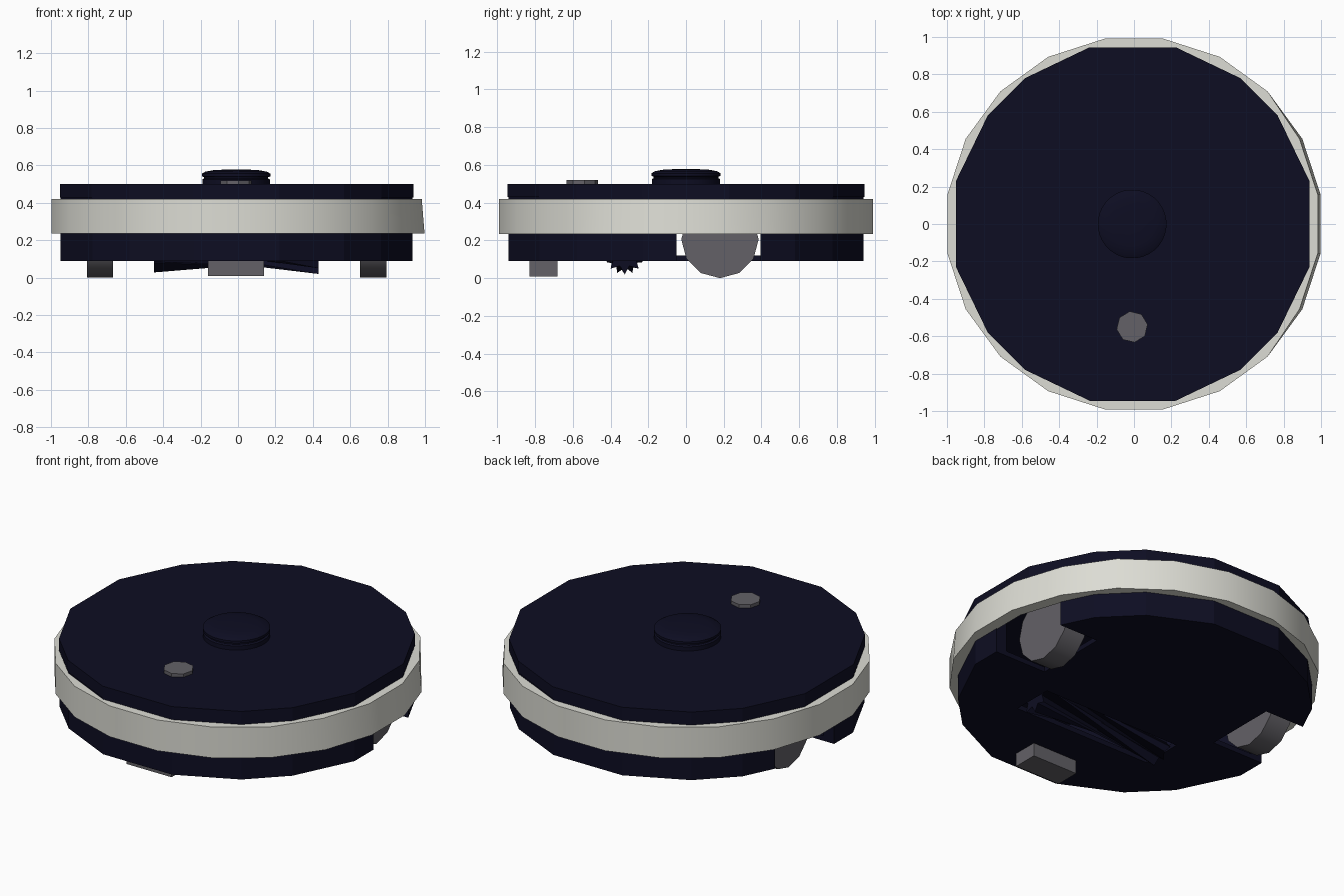
import bpy, bmesh, math
from mathutils import Matrix, Vector

old = bpy.data.objects.get("Cube")
if old:
    bpy.data.objects.remove(old)


def material(name, rgb):
    m = bpy.data.materials.new(name)
    m.use_nodes = True
    m.diffuse_color = (*rgb, 1)
    m.node_tree.nodes["Principled BSDF"].inputs["Base Color"].default_value = (*rgb, 1)
    return m


NAVY = material("dark navy", (0.004, 0.004, 0.016))
GREY = material("mid grey", (0.125, 0.12, 0.135))
PALE = material("pale grey", (0.72, 0.72, 0.66))
CX = -0.007


def make(name, bm, mat, smooth=None):
    bmesh.ops.recalc_face_normals(bm, faces=bm.faces)
    mesh = bpy.data.meshes.new(name)
    bm.to_mesh(mesh)
    bm.free()
    mesh.materials.append(mat)
    ob = bpy.data.objects.new(name, mesh)
    bpy.context.collection.objects.link(ob)
    if smooth:
        bpy.ops.object.select_all(action='DESELECT')
        ob.select_set(True)
        bpy.context.view_layer.objects.active = ob
        bpy.ops.object.shade_smooth_by_angle(angle=math.radians(smooth))
    return ob


def loft(name, rings, mat, closed=False, smooth=None):
    """Skin a list of equal-length rings, capping the ends unless closed."""
    bm = bmesh.new()
    loops = [[bm.verts.new(p) for p in ring] for ring in rings]
    pairs = list(zip(loops, loops[1:]))
    if closed:
        pairs.append((loops[-1], loops[0]))
    else:
        bm.faces.new(loops[0])
        bm.faces.new(loops[-1])
    n = len(loops[0])
    for a, b in pairs:
        for i in range(n):
            j = (i + 1) % n
            bm.faces.new((a[i], a[j], b[j], b[i]))
    return make(name, bm, mat, smooth)


def circle(r, z, n, x=CX, y=0, turn=0.5):
    return [(x + r * math.cos(math.tau * (i + turn) / n),
             y + r * math.sin(math.tau * (i + turn) / n), z) for i in range(n)]


def box(name, lo, hi, mat):
    bm = bmesh.new()
    bmesh.ops.create_cube(bm, size=1)
    lo, hi = Vector(lo), Vector(hi)
    bm.transform(Matrix.Translation((lo + hi) / 2) @ Matrix.Diagonal((*(hi - lo), 1)))
    return make(name, bm, mat)


def cut(target, cutter):
    mod = target.modifiers.new("cut", 'BOOLEAN')
    mod.operation, mod.object, mod.solver = 'DIFFERENCE', cutter, 'EXACT'
    bpy.context.view_layer.objects.active = target
    bpy.ops.object.modifier_apply(modifier=mod.name)
    bpy.data.objects.remove(cutter)


# Sixteen-sided body outline, mirrored from one quadrant
quarter = [(0.945, 0.23), (0.775, 0.58), (0.575, 0.78), (0.23, 0.945)]
outline = (quarter + [(-x, y) for x, y in reversed(quarter)]
           + [(-x, -y) for x, y in quarter] + [(x, -y) for x, y in reversed(quarter)])


def slab(z, s=1.0):
    return [(CX + x * s, y * s, z) for x, y in outline]


# Body shell: hollow, with wheel notches and a brush slot
shell = loft("body_shell", [slab(0.09, 0.996), slab(0.43, 0.996)], NAVY)
cut(shell, loft("cavity", [slab(0.12, 0.92), slab(0.5, 0.92)], NAVY))
for s in (1, -1):
    xs = sorted((CX + s * 0.6, CX + s * 1.2))
    cut(shell, box("notch", (xs[0], -0.05, 0), (xs[1], 0.395, 0.42), NAVY))
cut(shell, box("slot", (-0.47, -0.45, 0), (0.45, -0.2, 0.2), NAVY))
loft("top_lid", [slab(0.43), slab(0.5)], NAVY)

# Bumper band, leaning in slightly on its left
band = loft("bumper_band", [circle(r, z, 20, x=0) for r, z in
            ((1.01, 0.235), (1.01, 0.42), (0.94, 0.42), (0.94, 0.235))],
            PALE, closed=True, smooth=30)
for v in band.data.vertices:
    v.co.y *= 0.993
    if v.co.x > 0.85 and v.co.z > 0.4:
        v.co.x -= 0.015

# Sensor turret and small button on the lid
turret = ((0.182, 0.495), (0.182, 0.525), (0.172, 0.53), (0.172, 0.537),
          (0.184, 0.542), (0.184, 0.556), (0.165, 0.567), (0.12, 0.575), (0.06, 0.578))
loft("sensor_turret", [circle(r, z, 32, x=-0.01) for r, z in turret], NAVY, smooth=40)
loft("small_button", [circle(0.084, z, 8, x=-0.01, y=-0.55, turn=0.2) for z in (0.49, 0.52)], GREY)

# Drive wheels
for side, s in (("left", 1), ("right", -1)):
    rings = [[(CX + s * x, 0.18 + p, 0.205 + q) for p, q, _ in circle(0.205, 0, 12, x=0, turn=0)]
             for x in (0.66, 0.8)]
    loft(side + "_wheel", rings, GREY, smooth=35)

# Front glide block
box("front_glide", (-0.16, -0.83, 0.01), (0.14, -0.68, 0.1), GREY)

# Twisted brush with eight blades
brush = []
for x, twist in ((-0.45, 0), (0.43, math.radians(112.5))):
    ring = []
    for i in range(16):
        a = math.tau * (i + 1) / 16 + twist
        r = 0.065 if i % 2 else 0.105
        ring.append((x, -0.325 + r * math.sin(a), 0.125 - r * math.cos(a)))
    brush.append(ring)
loft("roller_brush", brush, NAVY)
